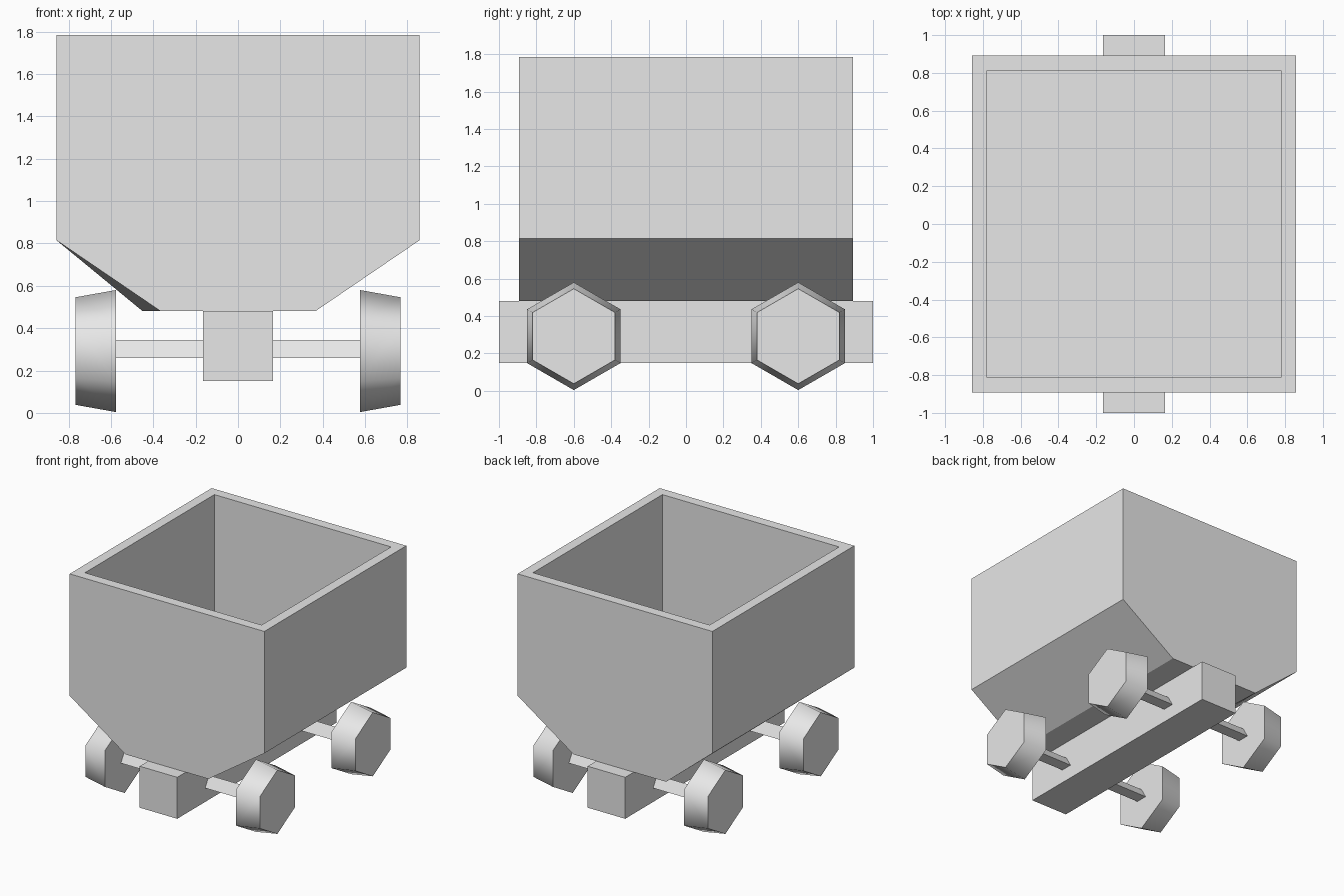
import bpy, bmesh, math
from mathutils import Matrix

default = bpy.data.objects.get("Cube")
if default:
    bpy.data.objects.remove(default, do_unlink=True)

GREY = (0.8, 0.8, 0.8, 1)
mat = bpy.data.materials.new("plain_grey")
mat.use_nodes = True
mat.diffuse_color = GREY
next(n for n in mat.node_tree.nodes
     if n.type == 'BSDF_PRINCIPLED').inputs["Base Color"].default_value = GREY


def finish(bm, name):
    bmesh.ops.recalc_face_normals(bm, faces=bm.faces)
    mesh = bpy.data.meshes.new(name)
    bm.to_mesh(mesh)
    bm.free()
    mesh.materials.append(mat)
    obj = bpy.data.objects.new(name, mesh)
    bpy.context.collection.objects.link(obj)
    return obj


def prism_x(name, sides, r_start, r_end, x_start, x_end, y, z):
    """Prism or frustum along x with a corner pointing up."""
    bm = bmesh.new()
    rings = []
    for x, r in ((x_start, r_start), (x_end, r_end)):
        angles = [math.tau * i / sides for i in range(sides)]
        rings.append([bm.verts.new((x, y + r * math.sin(a), z + r * math.cos(a)))
                      for a in angles])
    for i in range(sides):
        j = (i + 1) % sides
        bm.faces.new((rings[0][i], rings[0][j], rings[1][j], rings[1][i]))
    for ring in rings:
        bm.faces.new(ring)
    return finish(bm, name)


# Tub: six-sided profile, one rear lower corner slightly wider
def tub_profile(low_left):
    return [(-0.857, 1.785), (-0.857, 0.815), (low_left, 0.48),
            (0.365, 0.48), (0.857, 0.815), (0.857, 1.785)]


bm = bmesh.new()
front = [bm.verts.new((x, -0.893, z)) for x, z in tub_profile(-0.365)]
back = [bm.verts.new((x, 0.893, z)) for x, z in tub_profile(-0.45)]
bm.faces.new(front)
bm.faces.new(back)
for i in range(6):
    j = (i + 1) % 6
    top = bm.faces.new((front[i], front[j], back[j], back[i]))
bmesh.ops.recalc_face_normals(bm, faces=bm.faces)
# Open cavity: inset the rim, then push the inner face down
bmesh.ops.inset_region(bm, faces=[top], thickness=0.112)
bmesh.ops.inset_region(bm, faces=[top], thickness=0)
for v in top.verts:
    v.co.z = 0.85
finish(bm, "tub")

# Chassis beam
bm = bmesh.new()
bmesh.ops.create_cube(bm, size=1, matrix=Matrix.Translation((0, 0, 0.315))
                      @ Matrix.Diagonal((0.33, 2, 0.33, 1)))
finish(bm, "chassis_beam")

# Triangular axles and tapered hexagonal wheels
for end, y in (("front", -0.6), ("rear", 0.6)):
    prism_x(end + "_axle", 3, 0.056, 0.056, -0.6, 0.6, y, 0.288)
    for side, s in (("left", 1), ("right", -1)):
        wheel = prism_x(f"{end}_{side}_wheel", 6, 0.288, 0.254,
                        s * 0.577, s * 0.767, y, 0.292)
        bpy.ops.object.select_all(action='DESELECT')
        wheel.select_set(True)
        bpy.context.view_layer.objects.active = wheel
        bpy.ops.object.shade_smooth_by_angle(angle=math.radians(70))
